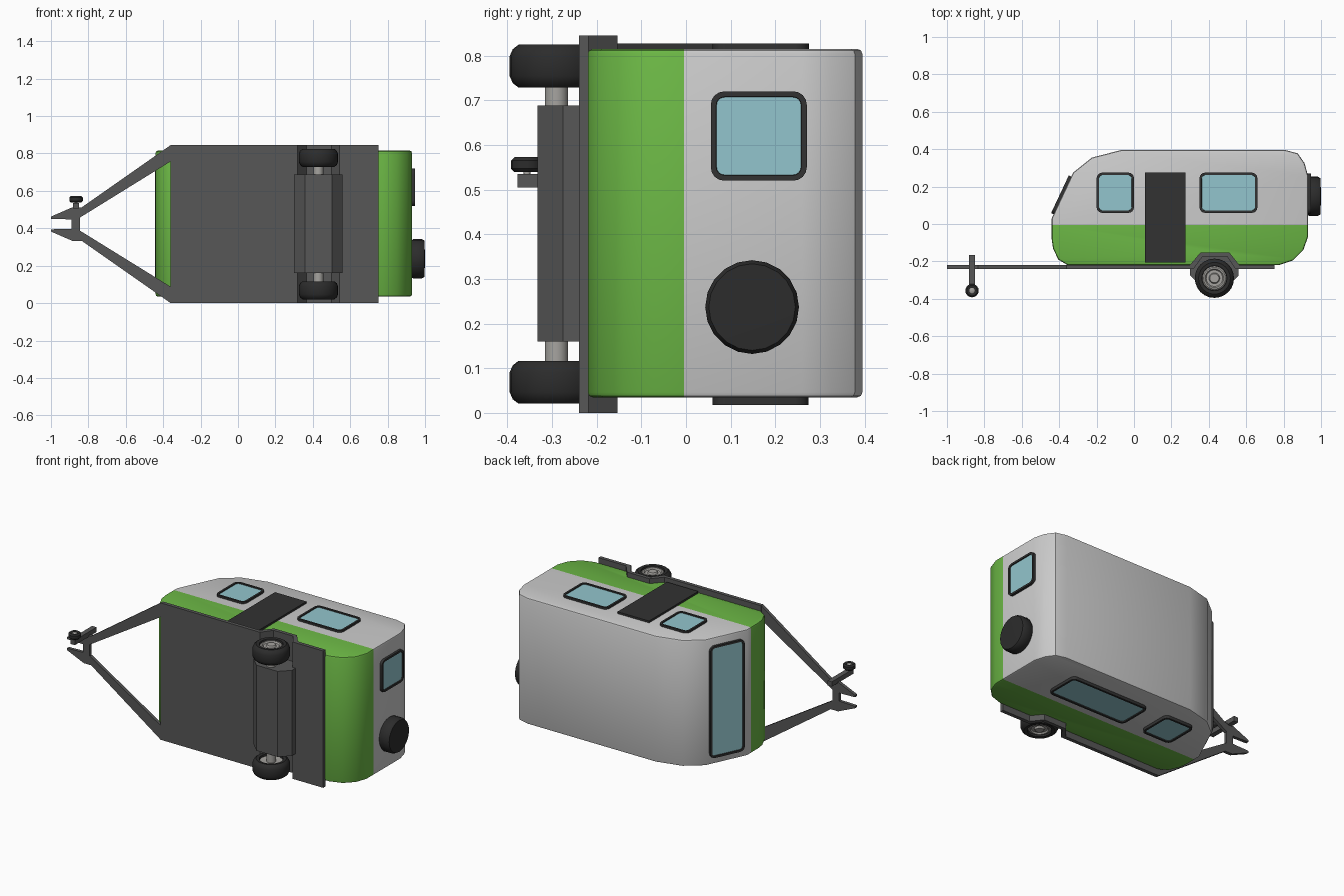
import bpy, bmesh, math
from mathutils import Vector, Matrix

if "Cube" in bpy.data.objects:
    bpy.data.objects.remove(bpy.data.objects["Cube"])

ZC = 0.4225  # middle of the trailer's width (the model lies on its side)


def material(name, r, g, b):
    m = bpy.data.materials.new(name)
    m.diffuse_color = (r, g, b, 1)
    m.use_nodes = True
    m.node_tree.nodes["Principled BSDF"].inputs["Base Color"].default_value = m.diffuse_color
    return m


GREEN = material("green_paint", 0.15, 0.48, 0.06)
LIGHT = material("light_grey_paint", 0.60, 0.60, 0.60)
GLASS = material("blue_glass", 0.29, 0.56, 0.61)
DARK = material("dark_trim", 0.032, 0.032, 0.032)
STEEL = material("chassis_grey", 0.095, 0.095, 0.095)
RUBBER = material("rubber", 0.025, 0.025, 0.025)
METAL = material("bare_metal", 0.38, 0.37, 0.35)


def finish(bm, name, mats, mtx=None, smooth=35):
    if mtx is not None:
        bm.transform(mtx)
    bmesh.ops.recalc_face_normals(bm, faces=bm.faces[:])
    me = bpy.data.meshes.new(name)
    bm.to_mesh(me)
    bm.free()
    ob = bpy.data.objects.new(name, me)
    bpy.context.collection.objects.link(ob)
    for m in mats:
        me.materials.append(m)
    if smooth:
        shade(ob, smooth)
    return ob


def shade(ob, angle):
    bpy.ops.object.select_all(action='DESELECT')
    ob.select_set(True)
    bpy.context.view_layer.objects.active = ob
    bpy.ops.object.shade_smooth_by_angle(angle=math.radians(angle))


def prism_bm(pts, z0, z1):
    bm = bmesh.new()
    f = bm.faces.new([bm.verts.new((x, y, z0)) for x, y in pts])
    up = bmesh.ops.extrude_face_region(bm, geom=[f])["geom"]
    bmesh.ops.translate(bm, vec=(0, 0, z1 - z0),
                        verts=[v for v in up if isinstance(v, bmesh.types.BMVert)])
    bmesh.ops.recalc_face_normals(bm, faces=bm.faces[:])
    return bm


def prism(name, pts, z0, z1, mat, mtx=None):
    return finish(prism_bm(pts, z0, z1), name, [mat], mtx, 0)


def lathe(name, profile, mat, mtx, n=24):
    bm = bmesh.new()
    vs = [bm.verts.new((r, 0, z)) for r, z in profile]
    es = [bm.edges.new(p) for p in zip(vs, vs[1:])]
    bmesh.ops.spin(bm, geom=vs + es, cent=(0, 0, 0), axis=(0, 0, 1),
                   angle=math.tau, steps=n)
    bmesh.ops.remove_doubles(bm, verts=bm.verts[:], dist=1e-4)
    return finish(bm, name, [mat], mtx)


def frame(o, u, v, n):
    """Matrix with local axes u, v, n at origin o."""
    m = Matrix((u, v, n)).transposed().to_4x4()
    m.translation = Vector(o)
    return m


def window(name, mtx, w, h, r=0.03, rim=0.012, t=0.015):
    pts = []
    for i, (sx, sy) in enumerate(((1, 1), (-1, 1), (-1, -1), (1, -1))):
        for k in range(5):
            a = math.radians(90 * i + 22.5 * k)
            pts.append((sx * (w / 2 - r) + r * math.cos(a),
                        sy * (h / 2 - r) + r * math.sin(a)))
    bm = prism_bm(pts, -0.005, t)
    pane = max(bm.faces, key=lambda f: f.calc_center_median().z)
    bmesh.ops.inset_region(bm, faces=[pane], thickness=rim, use_even_offset=True)
    bmesh.ops.inset_region(bm, faces=[pane], thickness=0.001, depth=-0.006)
    pane.material_index = 1
    finish(bm, name, [DARK, GLASS], mtx)


# Body shell: side profile across the width, two-tone by height
body_pts = [(-.44, .03), (-.325, .275), (-.225, .355), (-.07, .395), (.81, .395),
            (.875, .378), (.912, .325), (.93, .26), (.93, -.07), (.905, -.14),
            (.85, -.195), (.775, -.22), (-.355, -.22), (-.405, -.19), (-.433, -.13),
            (-.44, -.08)]
bm = prism_bm(body_pts, .035, .815)
rims = [e for e in bm.edges if abs(e.verts[0].co.z - e.verts[1].co.z) < 1e-5]
bmesh.ops.bevel(bm, geom=rims, offset=.011, segments=2, profile=.5, affect='EDGES')
bmesh.ops.bisect_plane(bm, geom=bm.verts[:] + bm.edges[:] + bm.faces[:],
                       plane_co=(0, -.005, 0), plane_no=(0, 1, 0))
for f in bm.faces:
    f.material_index = 0 if f.calc_center_median().y < -.005 else 1
body = finish(bm, "body_shell", [GREEN, LIGHT], None, 0)

# Wheel wells cut out of the body
for z0, z1 in ((-.1, .162), (.683, .95)):
    cut = prism("well_cutter", [(.305, -.3), (.305, -.23), (.358, -.16),
                                (.507, -.16), (.555, -.23), (.555, -.3)], z0, z1, GREEN)
    cut.hide_render = True
    mod = body.modifiers.new("well", 'BOOLEAN')
    mod.object, mod.operation, mod.solver = cut, 'DIFFERENCE', 'EXACT'
    bpy.context.view_layer.objects.active = body
    bpy.ops.object.modifier_apply(modifier=mod.name)
    bpy.data.objects.remove(cut)
shade(body, 35)

# Chassis: flat middle, arched strips over the wheels, axle housing
prism("chassis_floor", [(-.36, -.24), (.75, -.24), (.75, -.218), (-.36, -.218)],
      .16, .685, STEEL)
arch = [(-.36, -.24), (.318, -.24), (.366, -.175), (.499, -.175), (.542, -.24),
        (.75, -.24), (.75, -.218), (.562, -.218), (.51, -.153), (.355, -.153),
        (.30, -.218), (-.36, -.218)]
prism("left_wheel_arch", arch, 0, .16, STEEL)
prism("right_wheel_arch", arch, .685, .845, STEEL)
prism("axle_housing", [(.30, -.222), (.355, -.155), (.51, -.155), (.56, -.222),
                       (.56, -.275), (.503, -.332), (.358, -.332), (.30, -.275)],
      .16, .688, STEEL)

# Tow bar: mirrored halves in the floor plane
half_bar = [(-.36, .4225), (-.835, .09), (-.885, .09), (-1, .04), (-1, .028),
            (-.89, .025), (-.89, 0), (-.845, 0), (-.845, .035), (-.36, .335)]
for side, s in (("left", -1), ("right", 1)):
    prism(side + "_tow_bar", half_bar, -.24, -.22, STEEL,
          frame((0, 0, ZC), (1, 0, 0), (0, 0, s), (0, 1, 0)))

# Road wheels and axle
tyre = [(.064, .03), (.067, .046), (.085, .048), (.098, .038), (.105, .022),
        (.105, -.022), (.098, -.038), (.085, -.048), (.067, -.046), (.064, -.03),
        (.064, .03)]
hub = [(0, .044), (.024, .044), (.029, .033), (.044, .033), (.05, .041), (.058, .041),
       (.066, .034), (.066, -.034), (.03, -.03), (0, -.03)]
for side, s in (("left", -1), ("right", 1)):
    m = frame((.43, -.29, ZC + s * .354), (1, 0, 0), (0, 1, 0), (0, 0, s))
    lathe(side + "_tyre", tyre, RUBBER, m)
    lathe(side + "_hub", hub, METAL, m)
lathe("axle", [(0, -.33), (.026, -.33), (.026, .33), (0, .33)], METAL,
      Matrix.Translation((.43, -.29, ZC)), 16)

# Jockey wheel on its post
prism("jockey_post", [(-.881, -.377), (-.851, -.377), (-.851, -.165), (-.881, -.165)],
      .505, .535, STEEL)
m = Matrix.Translation((-.866, -.356, .556))
lathe("jockey_tyre", [(.015, -.014), (.028, -.017), (.036, -.009), (.036, .009),
                      (.028, .017), (.015, .014), (.015, -.014)], RUBBER, m, 16)
lathe("jockey_hub", [(0, -.03), (.008, -.03), (.008, -.013), (.016, -.011),
                     (.016, .011), (.007, .015), (0, .015)], METAL, m, 16)

# Spare wheel cover on the rear
lathe("spare_wheel", [(0, 0), (.097, 0), (.105, .012), (.105, .058), (.097, .072),
                      (0, .075)], RUBBER,
      frame((.925, .148, .237), (0, 1, 0), (0, 0, 1), (1, 0, 0)), 20)

# Door
prism("door", [(.06, -.205), (.275, -.205), (.275, .275), (.06, .275)], .81, .827, DARK)

# Windows: (name, side, first x, last x)
for name, s, x0, x1 in (("door_side_small_window", 1, -.2, 0),
                        ("door_side_long_window", 1, .35, .66),
                        ("far_side_small_window", -1, -.2, 0),
                        ("far_side_long_window", -1, .13, .66)):
    window(name, frame(((x0 + x1) / 2, .167, ZC + s * .39), (1, 0, 0), (0, 1, 0),
                       (0, 0, s)), x1 - x0, .215)
window("rear_window", frame((.93, .163, .62), (0, 0, 1), (0, 1, 0), (1, 0, 0)), .2, .215)
a, b = Vector((-.44, .03, ZC)), Vector((-.325, .275, ZC))
v = (b - a).normalized()
window("front_window", frame((a + b) / 2, (0, 0, 1), v, (-v.y, v.x, 0)), .69, .222)
